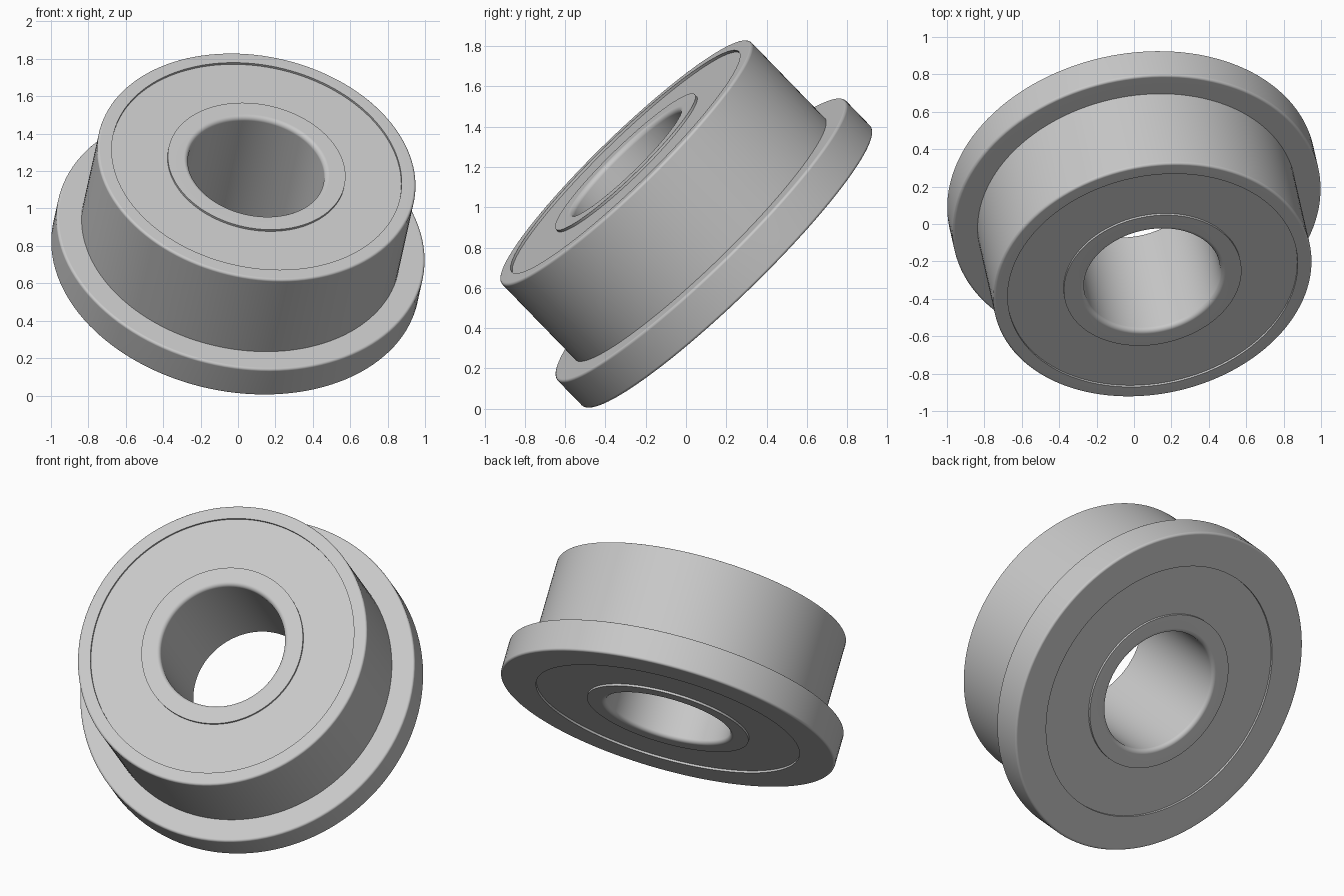
import bpy
import bmesh
from math import pi, sin, cos
from mathutils import Vector

cube = bpy.data.objects.get("Cube")
if cube:
    bpy.data.objects.remove(cube)

# Overall dimensions
SEGMENTS = 128
WIDTH = 0.738
FLANGE_R, FLANGE_T = 0.997, 0.197
BARREL_R = 0.862
SHIELD_OUT, SHIELD_IN = 0.785, 0.481
BORE_R = 0.369
RECESS = 0.013
ROUND = 0.025
EDGE = 0.014

# The bearing leans forward and slightly to its left
AXIS = Vector((0.157, -0.688, 0.709)).normalized()
BASE = Vector((-0.016, 0.206, 0.703))

steel = bpy.data.materials.new("steel_grey")
steel.use_nodes = True
colour = (0.58, 0.58, 0.58, 1)
steel.diffuse_color = colour
steel.node_tree.nodes["Principled BSDF"].inputs["Base Color"].default_value = colour


def rounded(corners, steps=5):
    """Replace each (radius, height, fillet) corner by a small arc."""
    points = []
    for i, (r, h, fillet) in enumerate(corners):
        p = Vector((r, h))
        if not fillet:
            points.append(p)
            continue
        a = (Vector(corners[i - 1][:2]) - p).normalized() * fillet
        b = (Vector(corners[(i + 1) % len(corners)][:2]) - p).normalized() * fillet
        for k in range(steps + 1):
            t = k / steps * pi / 2
            points.append(p + a * (1 - sin(t)) + b * (1 - cos(t)))
    return points


def lathe(name, corners):
    """Revolve a closed profile around the bearing axis."""
    bm = bmesh.new()
    profile = rounded(corners)
    rings = []
    for s in range(SEGMENTS):
        t = 2 * pi * s / SEGMENTS
        rings.append([bm.verts.new((p.x * cos(t), p.x * sin(t), p.y)) for p in profile])
    n = len(profile)
    for s in range(SEGMENTS):
        one, two = rings[s], rings[(s + 1) % SEGMENTS]
        for i in range(n):
            j = (i + 1) % n
            bm.faces.new((one[i], two[i], two[j], one[j]))
    bmesh.ops.recalc_face_normals(bm, faces=bm.faces)
    mesh = bpy.data.meshes.new(name)
    bm.to_mesh(mesh)
    bm.free()
    mesh.materials.append(steel)

    obj = bpy.data.objects.new(name, mesh)
    bpy.context.collection.objects.link(obj)
    obj.location = BASE
    obj.rotation_euler = AXIS.to_track_quat('Z', 'Y').to_euler()

    bpy.ops.object.select_all(action='DESELECT')
    obj.select_set(True)
    bpy.context.view_layer.objects.active = obj
    bpy.ops.object.shade_smooth_by_angle()
    # Keep the flat faces flat beside the small fillets
    weighted = obj.modifiers.new("flat_faces", 'WEIGHTED_NORMAL')
    weighted.keep_sharp = True
    return obj


# Outer ring with its flange
lathe("outer_ring", [
    (SHIELD_OUT, 0, 0),
    (FLANGE_R, 0, EDGE),
    (FLANGE_R, FLANGE_T, EDGE),
    (BARREL_R, FLANGE_T, 0),
    (BARREL_R, WIDTH, EDGE),
    (SHIELD_OUT, WIDTH, 0),
])

# Inner ring with rounded bore edges
lathe("inner_ring", [
    (BORE_R, 0, ROUND),
    (SHIELD_IN, 0, 0),
    (SHIELD_IN, WIDTH, 0),
    (BORE_R, WIDTH, ROUND),
])

# Recessed shields covering the gap between the rings on both sides
lathe("shields", [
    (SHIELD_IN, RECESS, 0),
    (SHIELD_OUT, RECESS, 0),
    (SHIELD_OUT, WIDTH - RECESS, 0),
    (SHIELD_IN, WIDTH - RECESS, 0),
])
